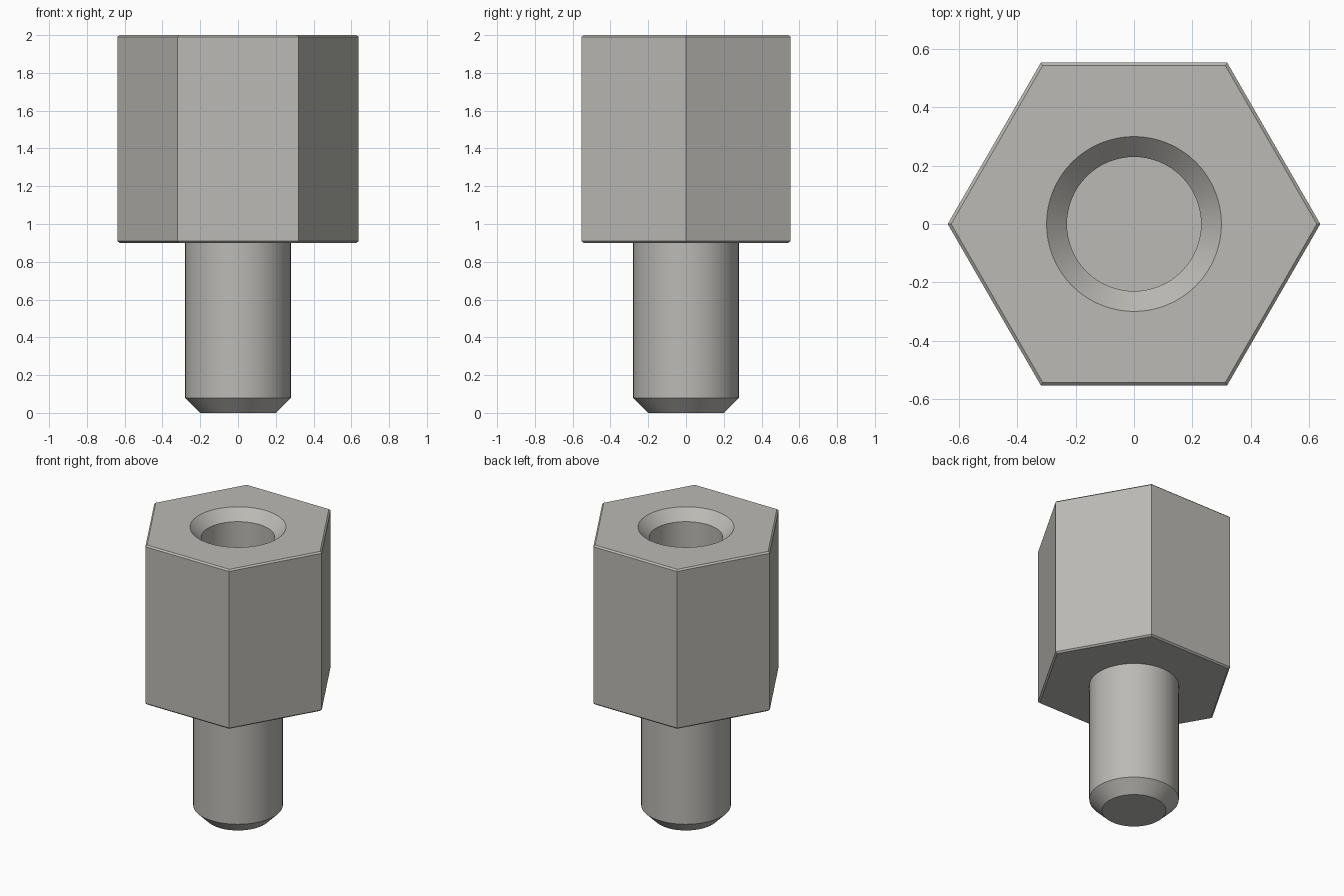
import bpy, bmesh, math

cube = bpy.data.objects.get("Cube")
if cube:
    bpy.data.objects.remove(cube, do_unlink=True)

# Brushed metal
metal = bpy.data.materials.new("grey_metal")
metal.use_nodes = True
colour = (0.50, 0.49, 0.46, 1)
metal.diffuse_color = colour
metal.node_tree.nodes["Principled BSDF"].inputs["Base Color"].default_value = colour


def stacked_prism(name, profile, sides):
    """Loft a regular polygon through (radius, height) steps and cap both ends."""
    bm = bmesh.new()
    rings = []
    for r, z in profile:
        angles = [2 * math.pi * i / sides for i in range(sides)]
        rings.append([bm.verts.new((r * math.cos(a), r * math.sin(a), z)) for a in angles])
    for low, high in zip(rings, rings[1:]):
        for i in range(sides):
            j = (i + 1) % sides
            bm.faces.new((low[i], low[j], high[j], high[i]))
    bm.faces.new(rings[0][::-1])
    bm.faces.new(rings[-1])
    mesh = bpy.data.meshes.new(name)
    bm.to_mesh(mesh)
    bm.free()
    mesh.materials.append(metal)
    obj = bpy.data.objects.new(name, mesh)
    bpy.context.collection.objects.link(obj)
    return obj


def shade(obj):
    bpy.ops.object.select_all(action="DESELECT")
    obj.select_set(True)
    bpy.context.view_layer.objects.active = obj
    bpy.ops.object.shade_smooth_by_angle(angle=math.radians(25))


# Hexagonal body with fine chamfers at both ends
body = stacked_prism("hex_body", [(0.627, 0.9), (0.639, 0.91), (0.639, 1.99), (0.627, 2)], 6)

# Blind hole with a countersunk mouth
hole = stacked_prism("hole_cutter", [(0.23, 1.2), (0.23, 1.93), (0.30, 2), (0.30, 2.1)], 64)
hole.hide_render = True
cut = body.modifiers.new("hole", "BOOLEAN")
cut.operation = "DIFFERENCE"
cut.solver = "EXACT"
cut.object = hole
bpy.context.view_layer.objects.active = body
bpy.ops.object.modifier_apply(modifier=cut.name)
bpy.data.objects.remove(hole, do_unlink=True)
shade(body)

# Round stud with a chamfered tip, seated just inside the body
stud = stacked_prism("stud", [(0.20, 0), (0.28, 0.08), (0.28, 0.92)], 64)
shade(stud)
